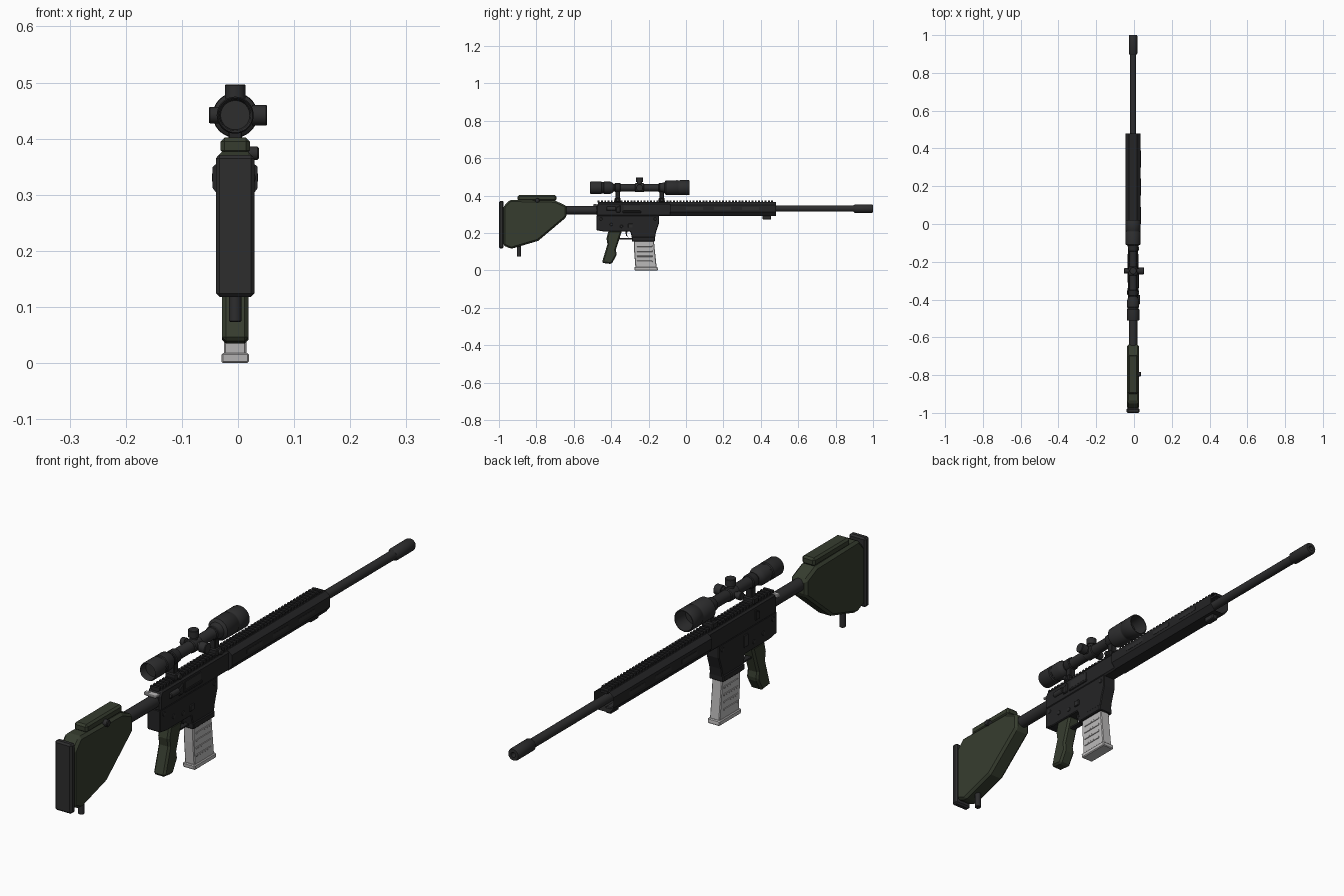
import bpy, bmesh, math
from mathutils import Vector

CX = -0.005   # centre line of the body


def material(name, rgb):
    m = bpy.data.materials.new(name)
    m.diffuse_color = (*rgb, 1)
    return m


BLACK = material("receiver black", (0.018, 0.018, 0.019))
DARK = material("dark metal", (0.026, 0.026, 0.027))
GREEN = material("olive green", (0.037, 0.046, 0.028))
GREY = material("light grey", (0.50, 0.49, 0.49))


def finish(name, bm, mat, bevel=0, smooth=False):
    bmesh.ops.recalc_face_normals(bm, faces=bm.faces)
    me = bpy.data.meshes.new(name)
    bm.to_mesh(me)
    bm.free()
    me.materials.append(mat)
    ob = bpy.data.objects.new(name, me)
    bpy.context.collection.objects.link(ob)
    if smooth:
        bpy.ops.object.select_all(action='DESELECT')
        ob.select_set(True)
        bpy.context.view_layer.objects.active = ob
        bpy.ops.object.shade_smooth_by_angle(angle=math.radians(35))
    if bevel:
        b = ob.modifiers.new("bevel", 'BEVEL')
        b.width, b.segments, b.limit_method = bevel, 1, 'ANGLE'
        b.angle_limit = math.radians(40)
    return ob


def add_box(bm, x, y, z):
    r = bmesh.ops.create_cube(bm, size=1)
    for v in r['verts']:
        v.co = Vector(((x[0] + x[1]) / 2 + v.co.x * (x[1] - x[0]) + CX,
                       (y[0] + y[1]) / 2 + v.co.y * (y[1] - y[0]),
                       (z[0] + z[1]) / 2 + v.co.z * (z[1] - z[0])))


def box(name, x, y, z, mat, bevel=0):
    bm = bmesh.new()
    add_box(bm, x, y, z)
    return finish(name, bm, mat, bevel)


def plate(name, pts, half, mat, bevel=0):
    """Side profile of (y, z) points, extruded across x."""
    bm = bmesh.new()
    f = bm.faces.new([bm.verts.new((CX - half, y, z)) for y, z in pts])
    r = bmesh.ops.extrude_face_region(bm, geom=[f])
    for v in r['geom']:
        if isinstance(v, bmesh.types.BMVert):
            v.co.x += 2 * half
    return finish(name, bm, mat, bevel)


def lathe(name, pts, mat, origin=(0, 0, 0), axis='y', n=28):
    """Turned part: (position along axis, radius) points."""
    bm = bmesh.new()
    rings = []
    for t, r in pts:
        ring = []
        for i in range(n):
            a = 2 * math.pi * i / n
            c, s = r * math.cos(a), r * math.sin(a)
            p = {'x': (t, c, s), 'y': (c, t, s), 'z': (c, s, t)}[axis]
            ring.append(bm.verts.new(Vector(p) + Vector(origin) + Vector((CX, 0, 0))))
        rings.append(ring)
    for a, b in zip(rings, rings[1:]):
        for i in range(n):
            bm.faces.new((a[i], a[(i + 1) % n], b[(i + 1) % n], b[i]))
    bm.faces.new(rings[0])
    bm.faces.new(rings[-1])
    return finish(name, bm, mat, smooth=True)


def rod(name, a, b, r, mat, origin, axis):
    e = min(0.003, r * 0.2) * (1 if b > a else -1)
    return lathe(name, [(a, r - abs(e)), (a + e, r), (b - e, r), (b, r - abs(e))], mat, origin, axis, 20)


# --- stock ---
box("butt_pad", (-0.034, 0.034), (-1.0, -0.975), (0.118, 0.371), DARK, 0.006)
plate("stock", [(-0.978, 0.134), (-0.978, 0.338), (-0.943, 0.377), (-0.70, 0.373), (-0.638, 0.345),
                (-0.638, 0.286), (-0.79, 0.158), (-0.935, 0.115)], 0.032, GREEN, 0.009)
box("cheek_rest", (-0.026, 0.026), (-0.90, -0.693), (0.372, 0.402), GREEN, 0.007)
rod("cheek_knob", 0.02, 0.042, 0.012, DARK, (0, -0.795, 0.374), 'x')
rod("rear_monopod", 0.073, 0.16, 0.011, DARK, (0, -0.893, 0), 'z')
rod("buffer_tube", -0.70, -0.47, 0.0225, DARK, (0, 0, 0.322), 'y')

# --- receiver ---
plate("lower_receiver", [(-0.478, 0.295), (-0.478, 0.215), (-0.44, 0.208), (-0.297, 0.208), (-0.287, 0.163),
                         (-0.168, 0.163), (-0.16, 0.205), (-0.145, 0.25), (-0.145, 0.295)], 0.026, BLACK, 0.003)
box("magazine_well_lip", (-0.029, 0.029), (-0.29, -0.166), (0.155, 0.178), BLACK, 0.003)
plate("upper_receiver", [(-0.478, 0.29), (-0.478, 0.345), (-0.468, 0.362), (-0.07, 0.362), (-0.07, 0.29)],
      0.027, BLACK, 0.006)
box("ejection_port", (0.02, 0.0285), (-0.335, -0.245), (0.318, 0.348), DARK, 0.001)
box("port_cover", (0.02, 0.031), (-0.34, -0.24), (0.308, 0.318), BLACK, 0.002)
plate("shell_deflector", [(-0.375, 0.31), (-0.375, 0.335), (-0.35, 0.35), (-0.35, 0.31)], 0.032, BLACK, 0.003)
rod("forward_assist", -0.425, -0.375, 0.011, DARK, (0.026, 0, 0.33), 'y')
box("charging_handle", (-0.022, 0.022), (-0.497, -0.465), (0.345, 0.353), GREY, 0.002)
box("charging_latch", (-0.03, -0.012), (-0.492, -0.477), (0.343, 0.355), GREY, 0.002)
for i, (y, z) in enumerate([(-0.455, 0.275), (-0.165, 0.275), (-0.40, 0.245), (-0.345, 0.235)]):
    rod(f"receiver_pin_{i}", -0.0285, 0.0285, 0.008, DARK, (0, y, z), 'x')
box("bolt_catch", (-0.03, -0.02), (-0.31, -0.285), (0.235, 0.28), DARK, 0.002)
box("magazine_release", (0.02, 0.031), (-0.31, -0.285), (0.228, 0.25), DARK, 0.002)

# --- grip and trigger ---
plate("pistol_grip", [(-0.415, 0.212), (-0.342, 0.212), (-0.375, 0.11), (-0.37, 0.083), (-0.398, 0.034),
                      (-0.45, 0.040), (-0.42, 0.14), (-0.425, 0.17)], 0.0235, GREEN, 0.007)
plate("trigger_guard", [(-0.36, 0.172), (-0.36, 0.166), (-0.286, 0.166), (-0.286, 0.172)], 0.010, BLACK)
plate("trigger", [(-0.325, 0.21), (-0.313, 0.21), (-0.316, 0.19), (-0.308, 0.176), (-0.32, 0.185)], 0.005, DARK)

# --- magazine ---
plate("magazine", [(-0.279, 0.17), (-0.172, 0.17), (-0.168, 0.12), (-0.156, 0.01), (-0.270, 0.01), (-0.277, 0.1)],
      0.020, GREY, 0.003)
plate("magazine_base", [(-0.275, 0.0), (-0.277, 0.018), (-0.152, 0.018), (-0.150, 0.0)], 0.0245, GREY, 0.003)
for i in range(4):
    z = 0.045 + i * 0.027
    plate(f"magazine_rib_{i}", [(-0.262, z), (-0.262, z + 0.007), (-0.18, z + 0.007), (-0.18, z)],
          0.0225, GREY, 0.001)

# --- hollow eight-sided handguard ---
bm = bmesh.new()
section = [(0.040, 0.312), (0.040, 0.350), (0.022, 0.365), (-0.022, 0.365),
           (-0.040, 0.350), (-0.040, 0.312), (-0.024, 0.290), (0.024, 0.290)]
face = bm.faces.new([bm.verts.new((x + CX, -0.085, z)) for x, z in section])
ext = bmesh.ops.extrude_face_region(bm, geom=[face])['geom']
for v in [g for g in ext if isinstance(g, bmesh.types.BMVert)]:
    v.co.y = 0.48
bmesh.ops.recalc_face_normals(bm, faces=bm.faces)
end = [f for f in bm.faces if f.calc_center_median().y > 0.47]
bmesh.ops.inset_region(bm, faces=end, thickness=0.006)
for v in end[0].verts:
    v.co.y -= 0.12
finish("handguard", bm, BLACK)
box("handguard_stud", (-0.012, 0.012), (0.41, 0.455), (0.272, 0.295), DARK, 0.003)
for s in (-1, 1):
    for i in range(3):
        y = 0.0 + i * 0.15
        x = (0.035, 0.041) if s > 0 else (-0.041, -0.035)
        box(f"handguard_slot_{i}_{s}", x, (y, y + 0.09), (0.324, 0.338), DARK)

# --- toothed top rail ---
bm = bmesh.new()
add_box(bm, (-0.014, 0.014), (-0.47, 0.478), (0.355, 0.3665))
y = -0.472
while y < 0.465:
    add_box(bm, (-0.019, 0.019), (y, y + 0.010), (0.362, 0.3725))
    y += 0.0175
finish("top_rail", bm, BLACK)

# --- barrel and muzzle ---
rod("barrel", 0.0, 0.92, 0.0165, DARK, (0, 0, 0.330), 'y')
lathe("muzzle_device", [(0.895, 0.017), (0.903, 0.0225), (0.994, 0.0225), (1.0, 0.020), (1.0, 0.009), (0.95, 0.009)],
      DARK, (0, 0, 0.330))

# --- scope ---
SZ = 0.442
lathe("scope_body", [(-0.485, 0.026), (-0.508, 0.028), (-0.512, 0.031), (-0.508, 0.033), (-0.452, 0.033),
                     (-0.449, 0.030), (-0.442, 0.030), (-0.439, 0.0325), (-0.405, 0.0325), (-0.395, 0.028),
                     (-0.385, 0.020), (-0.150, 0.020), (-0.115, 0.029), (-0.108, 0.039), (-0.045, 0.040),
                     (-0.042, 0.038), (-0.036, 0.038), (-0.033, 0.040), (0.017, 0.040), (0.020, 0.038),
                     (0.020, 0.035), (-0.035, 0.032)], DARK, (0, 0, SZ), n=36)
rod("turret_saddle", -0.272, -0.224, 0.024, DARK, (0, 0, SZ), 'y')
T = (0, -0.248, SZ)
lathe("top_turret", [(0.0, 0.013), (0.030, 0.013), (0.030, 0.0185), (0.053, 0.0185), (0.055, 0.017)], DARK, T, 'z')
lathe("right_turret", [(0.0, 0.013), (0.030, 0.013), (0.030, 0.0185), (0.055, 0.0185), (0.057, 0.017)], DARK, T, 'x')
lathe("left_turret", [(0.0, 0.011), (-0.030, 0.011), (-0.030, 0.0145), (-0.045, 0.0145), (-0.047, 0.013)],
      DARK, T, 'x')
for i, y in enumerate((-0.365, -0.130)):
    rod(f"scope_ring_{i}", y - 0.016, y + 0.016, 0.0245, BLACK, (0, 0, SZ), 'y')
    box(f"ring_post_{i}", (-0.012, 0.012), (y - 0.012, y + 0.012), (0.38, 0.43), BLACK, 0.002)
    box(f"ring_clamp_{i}", (-0.023, 0.023), (y - 0.016, y + 0.016), (0.364, 0.388), BLACK, 0.004)
    rod(f"ring_nut_{i}", 0.018, 0.032, 0.009, DARK, (0, y, 0.376), 'x')
